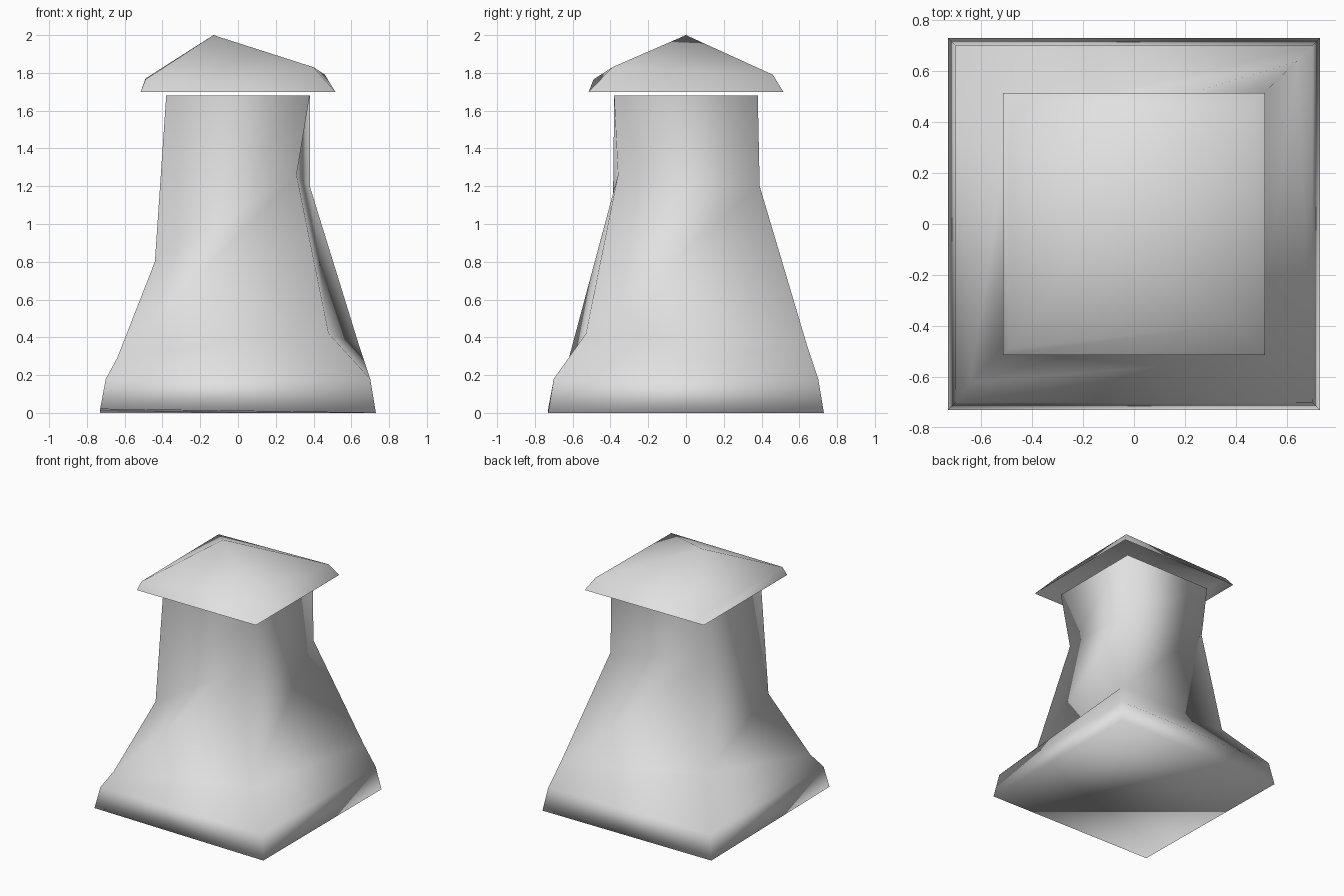
import bpy

cube = bpy.data.objects.get("Cube")
if cube:
    bpy.data.objects.remove(cube, do_unlink=True)

grey = bpy.data.materials.new("light_grey")
grey.use_nodes = True
colour = (0.75, 0.75, 0.75, 1)
grey.diffuse_color = colour
grey.node_tree.nodes["Principled BSDF"].inputs["Base Color"].default_value = colour

# Corner order: front right, front left, back left, back right
SIGNS = [(-1, -1), (1, -1), (1, 1), (-1, 1)]


def square(half, z):
    return [(sx * half, sy * half, z) for sx, sy in SIGNS]


def loft(name, rings, extra_faces=(), apex=None):
    """Skin four-cornered rings, with optional closing faces and a peak."""
    verts = [v for ring in rings for v in ring]
    faces = list(extra_faces)
    for r in range(len(rings) - 1):
        for i in range(4):
            j = (i + 1) % 4
            a, b = r * 4, r * 4 + 4
            faces.append((a + i, a + j, b + j, b + i))
    if apex:
        last = len(verts) - 4
        verts.append(apex)
        faces += [(last + i, last + (i + 1) % 4, len(verts) - 1) for i in range(4)]
    mesh = bpy.data.meshes.new(name)
    mesh.from_pydata(verts, [], faces)
    mesh.materials.append(grey)
    for poly in mesh.polygons:
        poly.use_smooth = True
    mesh.update()
    obj = bpy.data.objects.new(name, mesh)
    bpy.context.collection.objects.link(obj)
    return obj


# Flared, uneven shaft with a closed foot
foot = square(0.73, 0)
foot[0] = (-0.73, -0.73, 0.02)
lower = [(-0.64, -0.62, 0.29), (0.48, -0.53, 0.42), (0.64, 0.64, 0.36), (-0.48, 0.43, 0.50)]
upper = [(-0.44, -0.39, 0.80), (0.31, -0.36, 1.26), (0.38, 0.39, 1.20), (-0.37, 0.33, 1.30)]
loft("chimney_shaft",
     [foot, square(0.70, 0.18), lower, upper, square(0.38, 1.68)],
     extra_faces=[(0, 3, 1), (1, 3, 2)])

# Floating lopsided cap, open underneath
eave = [(-0.49, -0.49, 1.765), (0.40, -0.39, 1.83), (0.46, 0.46, 1.79), (-0.49, 0.46, 1.77)]
loft("chimney_cap", [square(0.515, 1.70), eave], apex=(-0.13, 0, 2.0))
